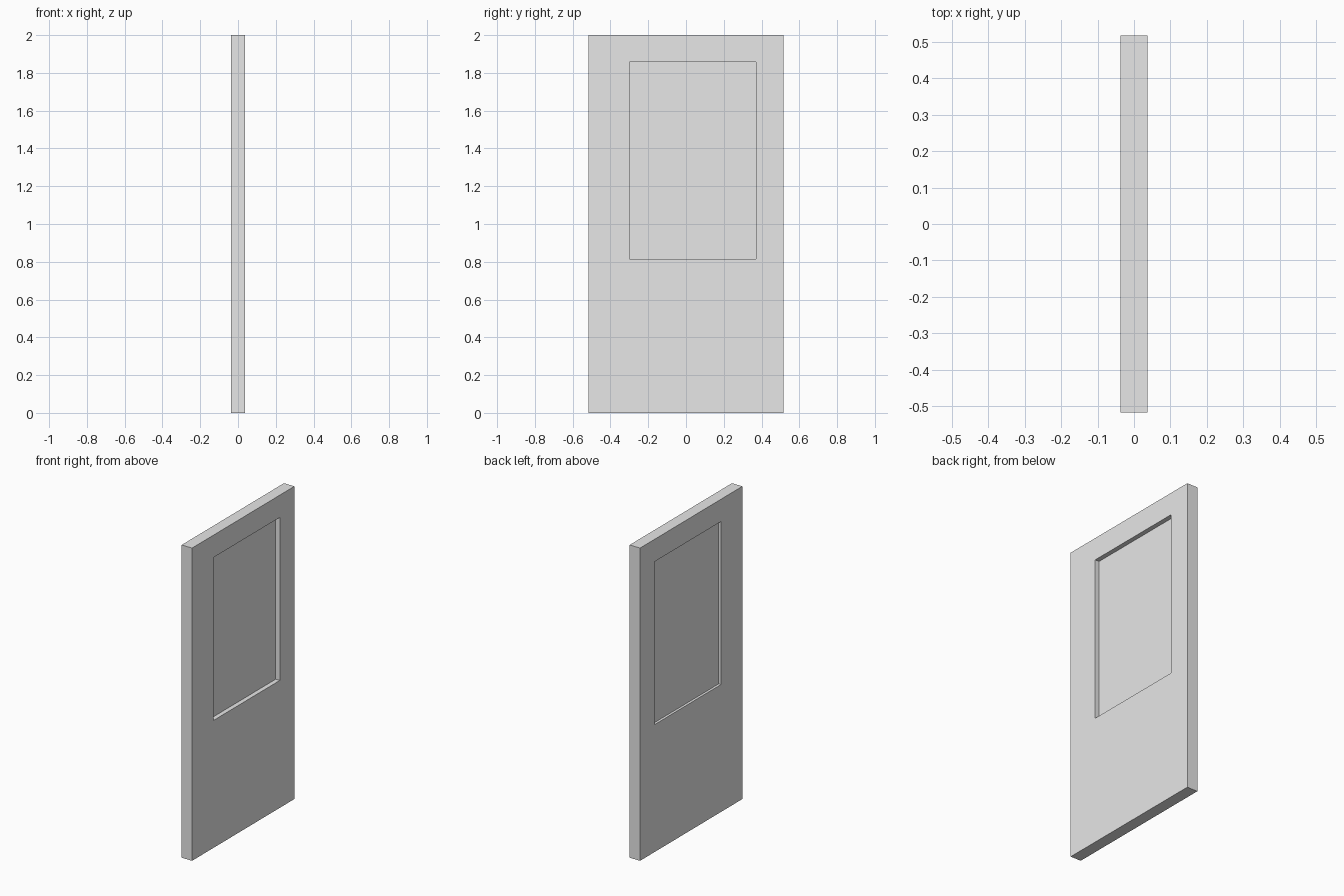
import bpy

cube = bpy.data.objects.get("Cube")
if cube:
    bpy.data.objects.remove(cube, do_unlink=True)

# Plain grey paint
paint = bpy.data.materials.new("plain_grey")
paint.use_nodes = True
grey = (0.8, 0.8, 0.8, 1)
paint.diffuse_color = grey
paint.node_tree.nodes["Principled BSDF"].inputs["Base Color"].default_value = grey


def box(name, low, high):
    """Axis-aligned box between two corners."""
    bpy.ops.mesh.primitive_cube_add(size=1)
    obj = bpy.context.object
    obj.name = name
    for v in obj.data.vertices:
        v.co = [(a + b) / 2 + c * (b - a) for a, b, c in zip(low, high, v.co)]
    obj.data.materials.append(paint)
    return obj


# Door slab
half_thick, half_width, height = 0.037, 0.517, 2.0
door = box("door_slab", (-half_thick, -half_width, 0), (half_thick, half_width, height))

# Off-centre window recess on each side, deeper on the +x face
y0, y1, z0, z1 = -0.30, 0.37, 0.815, 1.857
pane_back, pane_front = -0.021, 0.008
recesses = {
    "left_recess_cutter": (pane_front, 0.1),
    "right_recess_cutter": (-0.1, pane_back),
}
for name, (x0, x1) in recesses.items():
    cutter = box(name, (x0, y0, z0), (x1, y1, z1))
    cutter.hide_render = True
    cut = door.modifiers.new(name, "BOOLEAN")
    cut.operation = "DIFFERENCE"
    cut.solver = "EXACT"
    cut.object = cutter
    bpy.context.view_layer.objects.active = door
    bpy.ops.object.modifier_apply(modifier=cut.name)
    bpy.data.objects.remove(cutter, do_unlink=True)
